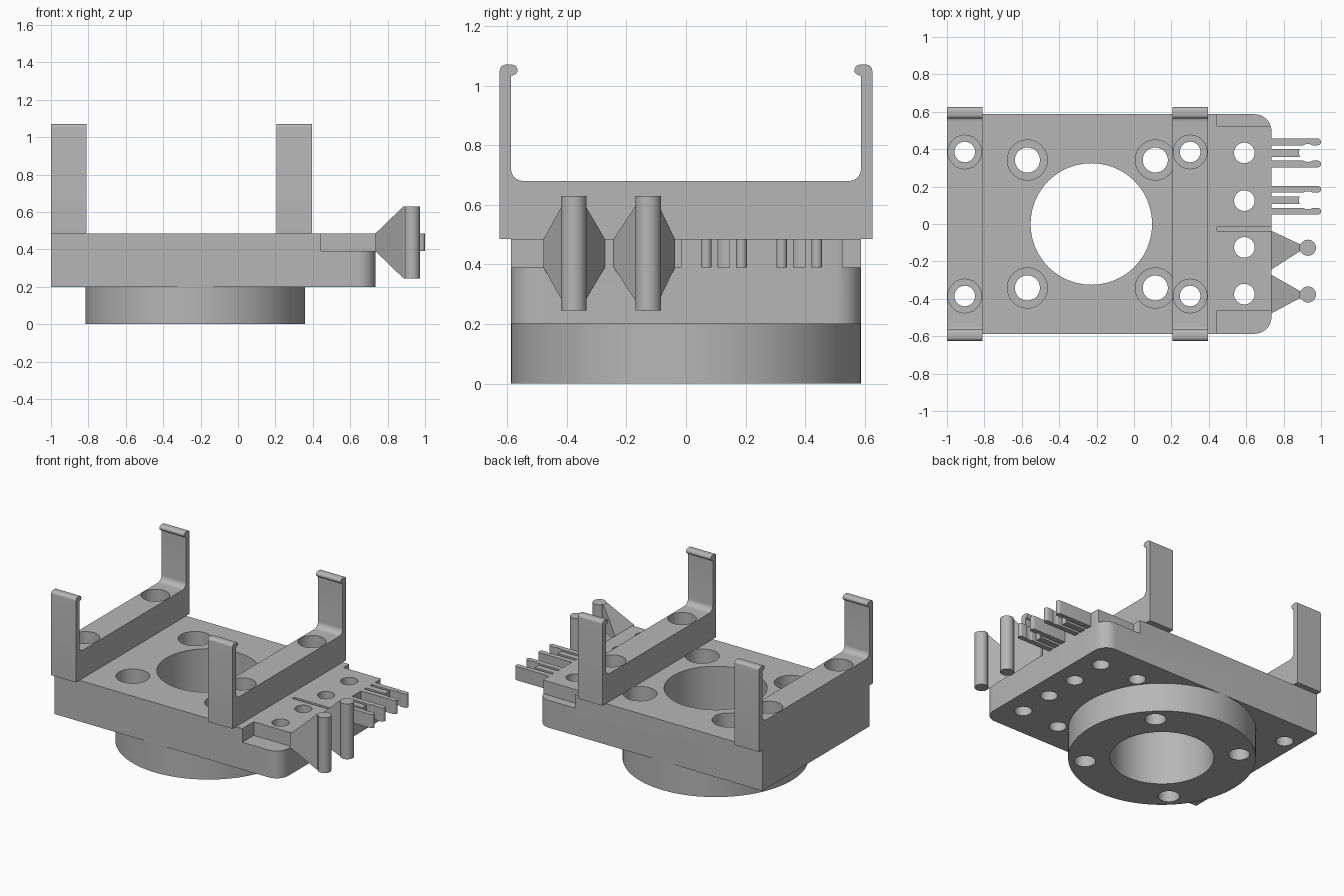
import bpy, bmesh
from math import cos, sin, pi, radians
from mathutils import Vector

if "Cube" in bpy.data.objects:
    bpy.data.objects.remove(bpy.data.objects["Cube"])

grey = bpy.data.materials.new("light_grey")
grey.use_nodes = True
grey.diffuse_color = (0.47, 0.47, 0.47, 1)
grey.node_tree.nodes["Principled BSDF"].inputs["Base Color"].default_value = grey.diffuse_color

PLATE_Z, STEP_Z, TOP_Z, BAR_Z = 0.2, 0.39, 0.485, 0.68
EDGE_X = 0.735
CENTRE_X = -0.228


def add_object(name, bm):
    bmesh.ops.recalc_face_normals(bm, faces=bm.faces[:])
    mesh = bpy.data.meshes.new(name)
    bm.to_mesh(mesh)
    bm.free()
    mesh.materials.append(grey)
    obj = bpy.data.objects.new(name, mesh)
    bpy.context.collection.objects.link(obj)
    return obj


def prism(name, points, low, high, along_x=False):
    """Extrude an outline along z, or a y-z outline along x."""
    bm = bmesh.new()
    place = (lambda a, b: (low, a, b)) if along_x else (lambda a, b: (a, b, low))
    face = bm.faces.new([bm.verts.new(place(a, b)) for a, b in points])
    grown = bmesh.ops.extrude_face_region(bm, geom=[face])["geom"]
    shift = Vector((high - low, 0, 0) if along_x else (0, 0, high - low))
    bmesh.ops.translate(bm, vec=shift, verts=[g for g in grown if isinstance(g, bmesh.types.BMVert)])
    return add_object(name, bm)


def arc(cx, cy, r, start, end, steps=10):
    angles = [radians(start + (end - start) * i / steps) for i in range(steps + 1)]
    return [(cx + r * cos(a), cy + r * sin(a)) for a in angles]


def cylinder(name, x, y, r, low, high, sides=48):
    return prism(name, arc(x, y, r, 0, 360, sides)[:-1], low, high)


def box(name, x0, x1, y0, y1, z0, z1):
    return prism(name, [(x0, y0), (x1, y0), (x1, y1), (x0, y1)], z0, z1)


def cut(obj, cutters):
    """Subtract the cutters, then remove them."""
    bpy.context.view_layer.objects.active = obj
    for cutter in cutters:
        mod = obj.modifiers.new("cut", "BOOLEAN")
        mod.operation = "DIFFERENCE"
        mod.solver = "EXACT"
        mod.object = cutter
        bpy.ops.object.modifier_apply(modifier=mod.name)
        bpy.data.objects.remove(cutter)


def hole(x, y, r, low=-0.1, high=0.9):
    return cylinder("hole_cutter", x, y, r, low, high)


flange_bolts = [(CENTRE_X + sx * 0.342, sy * 0.342) for sx in (-1, 1) for sy in (-1, 1)]
clip_bars = {"rear": (-1.0, -0.81), "front": (0.205, 0.395)}
CLIP_BOLT_Y = 0.385
clip_bolts = [((a + b) / 2, s * CLIP_BOLT_Y) for a, b in clip_bars.values() for s in (-1, 1)]
hinge_bolts = [(0.59, y) for y in (-0.375, -0.125, 0.125, 0.38)]

# Base plate with rounded outer corners, side steps and a thin slot
R = 0.09
HALF = 0.587
outline = [(-1, HALF), (-1, -HALF)]
outline += arc(EDGE_X - R, -HALF + R, R, -90, 0)
outline += arc(EDGE_X - R, HALF - R, R, 0, 90)
plate = prism("base_plate", outline, PLATE_Z, TOP_Z)
cutters = [box("step_cutter", 0.445, 0.9, a, b, STEP_Z, 0.7)
           for a, b in ((-0.8, -0.462), (-0.037, -0.016), (0.525, 0.8))]
cutters += [hole(CENTRE_X, 0, 0.325)]
cutters += [hole(x, y, 0.067) for x, y in flange_bolts]
cutters += [hole(x, y, 0.107, 0.3) for x, y in flange_bolts]
cutters += [hole(x, y, 0.055) for x, y in clip_bolts + hinge_bolts]
cut(plate, cutters)

# Round flange beneath the plate
flange = cylinder("round_flange", CENTRE_X, 0, HALF, 0, PLATE_Z, 96)
cut(flange, [hole(CENTRE_X, 0, 0.325)] + [hole(x, y, 0.067) for x, y in flange_bolts])

# Two U-shaped clip brackets with hooked tips
OUT, INN, TIP = 0.625, 0.587, 1.07
half = [(OUT, TOP_Z)] + arc(OUT - 0.02, TIP - 0.02, 0.02, 0, 90, 6)
half += arc(0.583, TIP - 0.018, 0.018, 90, 270, 8) + [(INN, TIP - 0.036)]
half += arc(INN - 0.04, BAR_Z + 0.04, 0.04, 0, -90, 8)
profile = half + [(-y, z) for y, z in reversed(half)]
brackets = []
for side, (a, b) in clip_bars.items():
    bracket = prism(side + "_clip_bracket", profile, a, b, along_x=True)
    mid = (a + b) / 2
    cut(bracket, [hole(mid, s * CLIP_BOLT_Y, r, low)
                  for s in (-1, 1) for r, low in ((0.055, 0.3), (0.09, 0.57))])
    brackets.append(bracket)

# Socket connectors: two springy arms around a short centre prong
PIN_X = 0.93
sockets = []
for number, cy in enumerate((0.127, 0.38), 1):
    for label, s in (("left", 1), ("right", -1)):
        mid = cy + s * 0.059
        tip = arc(0.982, mid, 0.018, -90, 90, 8)
        arm = prism(f"socket_{number}_{label}_arm",
                    [(EDGE_X - 0.01, mid - 0.018)] + tip + [(EDGE_X - 0.01, mid + 0.018)],
                    STEP_Z, TOP_Z)
        cut(arm, [hole(PIN_X, cy, 0.048)])
        sockets.append(arm)
    prong = box(f"socket_{number}_prong", EDGE_X - 0.01, 0.9, cy - 0.021, cy + 0.021, STEP_Z, TOP_Z)
    cut(prong, [hole(PIN_X, cy, 0.048)])
    sockets.append(prong)

# Pin connectors: upright pins held by flaring wedges
pins = []
MID_Z = (STEP_Z + TOP_Z) / 2
for number, cy in enumerate((-0.377, -0.127), 1):
    pins.append(cylinder(f"pin_{number}", PIN_X, cy, 0.043, 0.245, 0.63, 32))
    base_y = cy + 0.0 if number == 2 else cy + 0.015
    bm = bmesh.new()
    bmesh.ops.create_cube(bm, size=2)
    for v in bm.verts:
        sx, sy, sz = v.co
        if sx < 0:
            v.co = (EDGE_X, (base_y - 0.013) + sy * 0.103, MID_Z + sz * 0.0475)
        else:
            v.co = (0.885, cy + sy * 0.02, MID_Z + sz * 0.1925)
    add_object(f"pin_{number}_wedge", bm)
    box(f"pin_{number}_neck", 0.885, PIN_X, cy - 0.02, cy + 0.02, 0.245, 0.63)

# Smooth the round walls, keep hard edges
bpy.ops.object.select_all(action="DESELECT")
for obj in [plate, flange] + brackets + sockets + pins:
    obj.select_set(True)
bpy.context.view_layer.objects.active = plate
bpy.ops.object.shade_smooth_by_angle(angle=radians(30))
